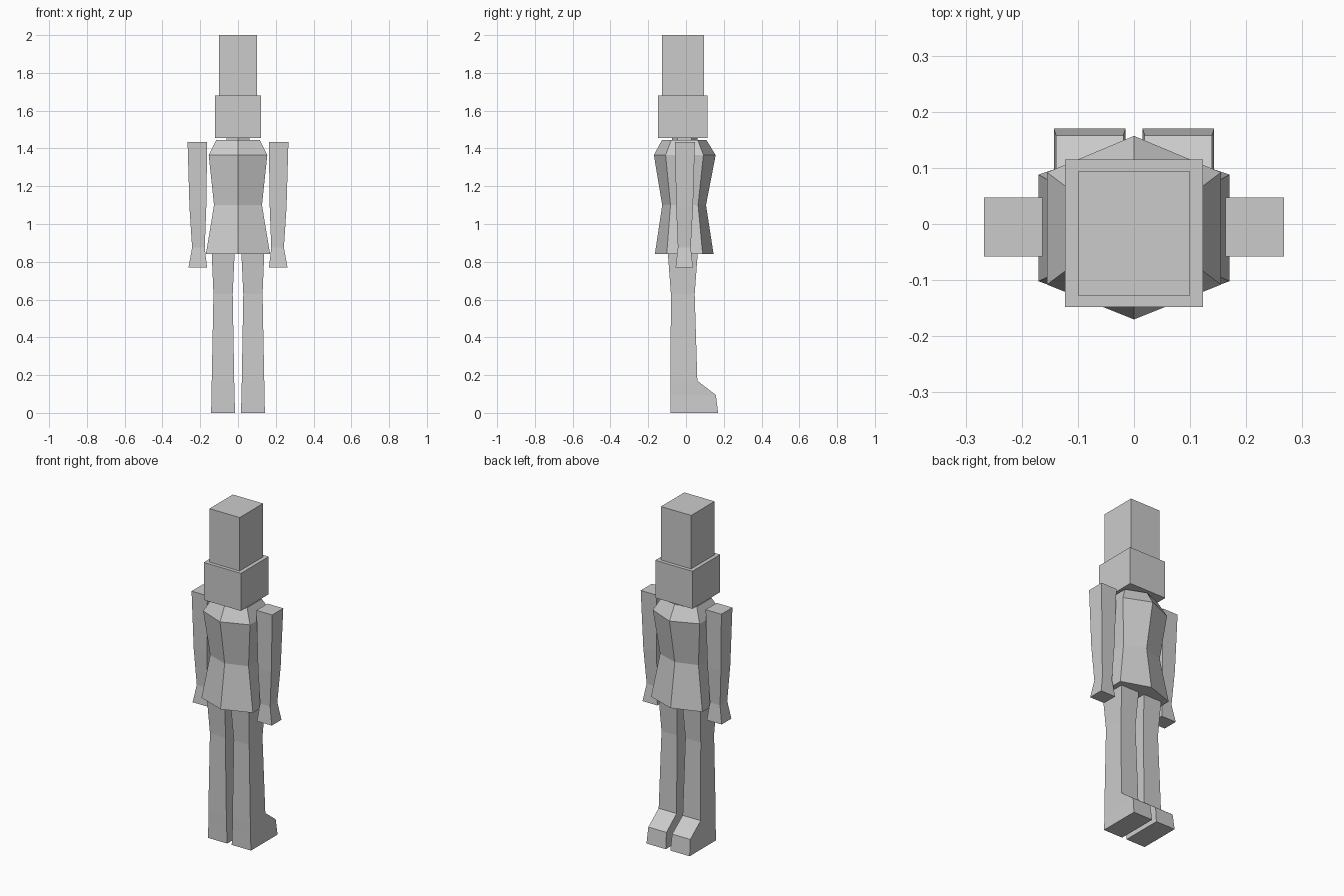
import bpy
import bmesh

cube = bpy.data.objects.get("Cube")
if cube:
    bpy.data.objects.remove(cube, do_unlink=True)

grey = bpy.data.materials.new("plain grey")
grey.use_nodes = True
colour = (0.6, 0.6, 0.6, 1.0)
grey.diffuse_color = colour
grey.node_tree.nodes["Principled BSDF"].inputs["Base Color"].default_value = colour


def loft(name, rings):
    """Skin a closed solid through rings of equal point count."""
    bm = bmesh.new()
    loops = [[bm.verts.new(p) for p in ring] for ring in rings]
    n = len(loops[0])
    for a, b in zip(loops, loops[1:]):
        for i in range(n):
            j = (i + 1) % n
            bm.faces.new((a[i], a[j], b[j], b[i]))
    bm.faces.new(loops[0])
    bm.faces.new(loops[-1])
    bmesh.ops.recalc_face_normals(bm, faces=bm.faces)
    mesh = bpy.data.meshes.new(name)
    bm.to_mesh(mesh)
    bm.free()
    mesh.materials.append(grey)
    obj = bpy.data.objects.new(name, mesh)
    bpy.context.collection.objects.link(obj)
    return obj


def rect(z, x0, x1, y0, y1):
    return [(x0, y0, z), (x1, y0, z), (x1, y1, z), (x0, y1, z)]


def hexagon(z, w, front, side_front, side_back, back):
    """Six-sided ring with a point at the front and at the back."""
    return [(0, front, z), (w, side_front, z), (w, side_back, z),
            (0, back, z), (-w, side_back, z), (-w, side_front, z)]


def pair(name, sections):
    """Loft a limb on each side from rectangular sections."""
    for side, s in (("left", 1), ("right", -1)):
        loft(f"{side}_{name}",
             [rect(z, s * x0, s * x1, y0, y1) for z, x0, x1, y0, y1 in sections])


# Head and tall hat
loft("head", [rect(z, -0.123, 0.123, -0.148, 0.115) for z in (1.455, 1.68)])
loft("hat", [rect(z, -0.1, 0.1, -0.127, 0.094) for z in (1.68, 2.0)])

# Short neck joining torso and head
loft("neck", [hexagon(z, 0.06, -0.075, -0.045, 0.03, 0.06) for z in (1.44, 1.458)])

# Torso with pinched waist and flared hem
loft("torso", [
    hexagon(0.84, 0.17, -0.165, -0.102, 0.088, 0.146),
    hexagon(1.10, 0.127, -0.126, -0.082, 0.064, 0.106),
    hexagon(1.365, 0.155, -0.17, -0.108, 0.092, 0.157),
    hexagon(1.445, 0.115, -0.127, -0.078, 0.062, 0.108),
])

# Arms with flared hands
pair("arm", [
    (0.77, 0.164, 0.262, -0.055, 0.037),
    (0.875, 0.176, 0.243, -0.043, 0.025),
    (1.09, 0.168, 0.257, -0.052, 0.037),
    (1.435, 0.163, 0.267, -0.058, 0.047),
])

# Legs with feet
pair("leg", [
    (0.0, 0.015, 0.143, -0.081, 0.17),
    (0.095, 0.019, 0.139, -0.081, 0.158),
    (0.17, 0.02, 0.139, -0.082, 0.06),
    (0.63, 0.028, 0.13, -0.08, 0.046),
    (0.845, 0.018, 0.139, -0.096, 0.062),
])
